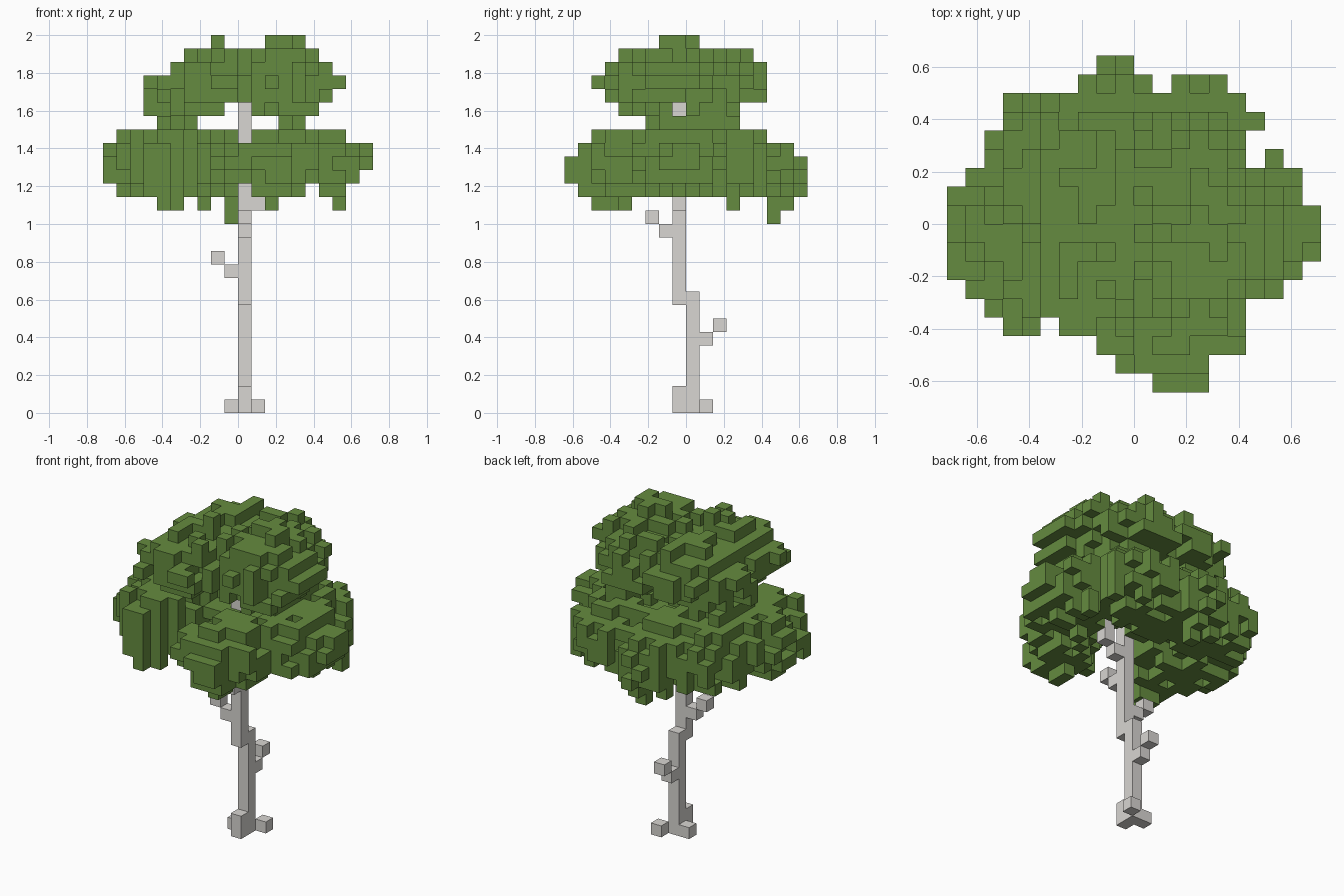
import bpy
import bmesh
import random
from mathutils import Vector

random.seed(11)
CELL = 2 / 28  # edge length of one block

cube = bpy.data.objects.get("Cube")
if cube:
    bpy.data.objects.remove(cube, do_unlink=True)


def make_material(name, colour):
    mat = bpy.data.materials.new(name)
    mat.use_nodes = True
    mat.diffuse_color = (*colour, 1)
    mat.node_tree.nodes["Principled BSDF"].inputs["Base Color"].default_value = (*colour, 1)
    return mat


def make_blocks(name, cells, mat):
    """Join unit blocks into one mesh, keeping only the exposed faces."""
    bm = bmesh.new()
    verts = {}

    def corner(point):
        key = tuple(round(c) for c in point)
        if key not in verts:
            verts[key] = bm.verts.new(Vector(key) * CELL)
        return verts[key]

    axes = [Vector(a) for a in ((1, 0, 0), (0, 1, 0), (0, 0, 1))]
    for cell in sorted(cells):
        base = Vector(cell)
        for i, normal in enumerate(axes):
            u, v = axes[(i + 1) % 3], axes[(i + 2) % 3]
            for sign in (-1, 1):
                if tuple(int(c) for c in base + normal * sign) in cells:
                    continue
                start = base + normal * max(sign, 0)
                loop = [start, start + u, start + u + v, start + v]
                bm.faces.new([corner(p) for p in loop[::sign]])
    mesh = bpy.data.meshes.new(name)
    bm.to_mesh(mesh)
    bm.free()
    mesh.materials.append(mat)
    obj = bpy.data.objects.new(name, mesh)
    bpy.context.collection.objects.link(obj)
    return obj


bark = make_material("pale bark", (0.69, 0.67, 0.645))
green = make_material("leaf green", (0.13, 0.26, 0.05))

# Trunk: two offset stems, roots and stepped twigs
trunk = {(0, 0, k) for k in range(9)} | {(0, -1, k) for k in range(8, 23)}
roots = {(0, -1, 0), (0, -1, 1), (-1, 0, 0), (1, 1, 0)}
twigs = {(0, 1, 5), (0, 2, 6), (-1, -1, 10), (-2, -1, 11), (0, -2, 13),
         (0, -3, 14), (1, -1, 15), (2, -1, 16), (2, -1, 17)}
wood = trunk | roots | twigs
make_blocks("trunk", wood, bark)

# Leaf clusters: centre, horizontal radius, vertical radius
clusters = [
    # lower tier, in a ring round the trunk
    ((6, -0.5, 18.7), 4.0, 2.7), ((-6, -1, 18.5), 4.0, 2.7),
    ((2.5, -5, 18.3), 3.9, 2.7), ((-5, -4, 18.4), 3.7, 2.7),
    ((-1, 4.7, 18.2), 4.0, 2.7), ((-5, 3.3, 18.5), 3.9, 2.7),
    ((4, 4, 18.4), 4.0, 2.7), ((0, 1, 19.2), 4.0, 1.4),
    # waist
    ((-4.5, 1, 21.5), 3.0, 1.5), ((4, 1.5, 21.5), 3.0, 1.5),
    # upper tier
    ((3.5, -0.5, 24.5), 4.3, 2.9), ((-2.7, -2.3, 24.3), 4.1, 2.7),
    ((-2.7, 2, 24.3), 4.1, 2.7), ((2.3, 2.3, 24), 3.8, 2.6),
]
# Crown limits: height, then x and y extents
layers = [
    (16, -9, 9, -8, 8), (17, -10, 9, -9, 9), (18, -10, 10, -9, 9),
    (19, -10, 10, -8, 8), (20, -9, 8, -7, 6), (21, -6, 5, -3, 5),
    (22, -7, 6, -5, 4), (23, -7, 7, -6, 6), (24, -7, 8, -7, 6),
    (25, -5, 7, -6, 6), (26, -4, 6, -5, 5),
]
# Crown outline from above: x extent of each row, front to back
outline = [(1, 4), (-1, 4), (-6, 6), (-7, 6), (-8, 6), (-9, 8),
           (-10, 9), (-10, 10), (-10, 10), (-10, 10), (-10, 9), (-9, 9),
           (-8, 6), (-8, 6), (-7, 7), (-7, 6), (-5, 5), (-2, 0)]


def is_gap(x, y, k):
    """Openings around the trunk and notches in the outline."""
    if (x, y) in ((-3, -7), (-4, 7), (1, 7)):
        return True
    # wedge between the two front clusters, widening downwards
    drop = 17.6 - k - 0.4 * (x + y)
    if k < 21 and drop > 0 and -4 - drop / 2 < y - x < 0:
        return True
    if k == 16:
        return x == 5 or (x == 0 and y < 0)
    if k == 20:
        return x == 0 and y < 0
    if k == 21:
        return -4 < x < 3
    if k == 22:
        return x in (-1, 0) or y == -1
    return False


def depth(x, y, k):
    """Squared distance to the nearest cluster, in cluster radii."""
    return min(((x + 0.5 - c[0]) ** 2 + (y + 0.5 - c[1]) ** 2) / r ** 2
               + ((k + 0.5 - c[2]) / h) ** 2 for c, r, h in clusters)


leaves = set()
for k, x0, x1, y0, y1 in layers:
    for y in range(y0, y1):
        left, right = outline[y + 9]
        for x in range(max(x0, left), min(x1, right)):
            if depth(x, y, k) < random.uniform(0.45, 1.4) and not is_gap(x, y, k):
                leaves.add((x, y, k))

# Hanging tufts below the crown and loose blocks on top
for x, y in ((-6, -5), (-5, -5), (-6, -6), (-3, 6), (-1, 6), (-1, 7),
             (2, -6), (2, -7), (7, 3)):
    leaves |= {(x, y, 15), (x, y, 16)}
leaves.add((-1, 6, 14))
for x, y in ((-2, -2), (2, -1), (3, -1), (3, 0), (4, -1), (4, -2)):
    leaves |= {(x, y, 27), (x, y, 26)}
# Outermost sprigs that complete the outline
leaves |= {(x, 8, 17 - x % 2) for x in (-2, -1)}
leaves |= {(x, -9, 17 + x % 2) for x in (1, 2, 3)}
leaves |= {(9, y, 18 + y % 2) for y in (-2, -1, 0)}
leaves |= {(-10, y, 18 + y % 3 - 1) for y in range(-3, 2)}

make_blocks("leaf_crown", leaves - wood, green)
